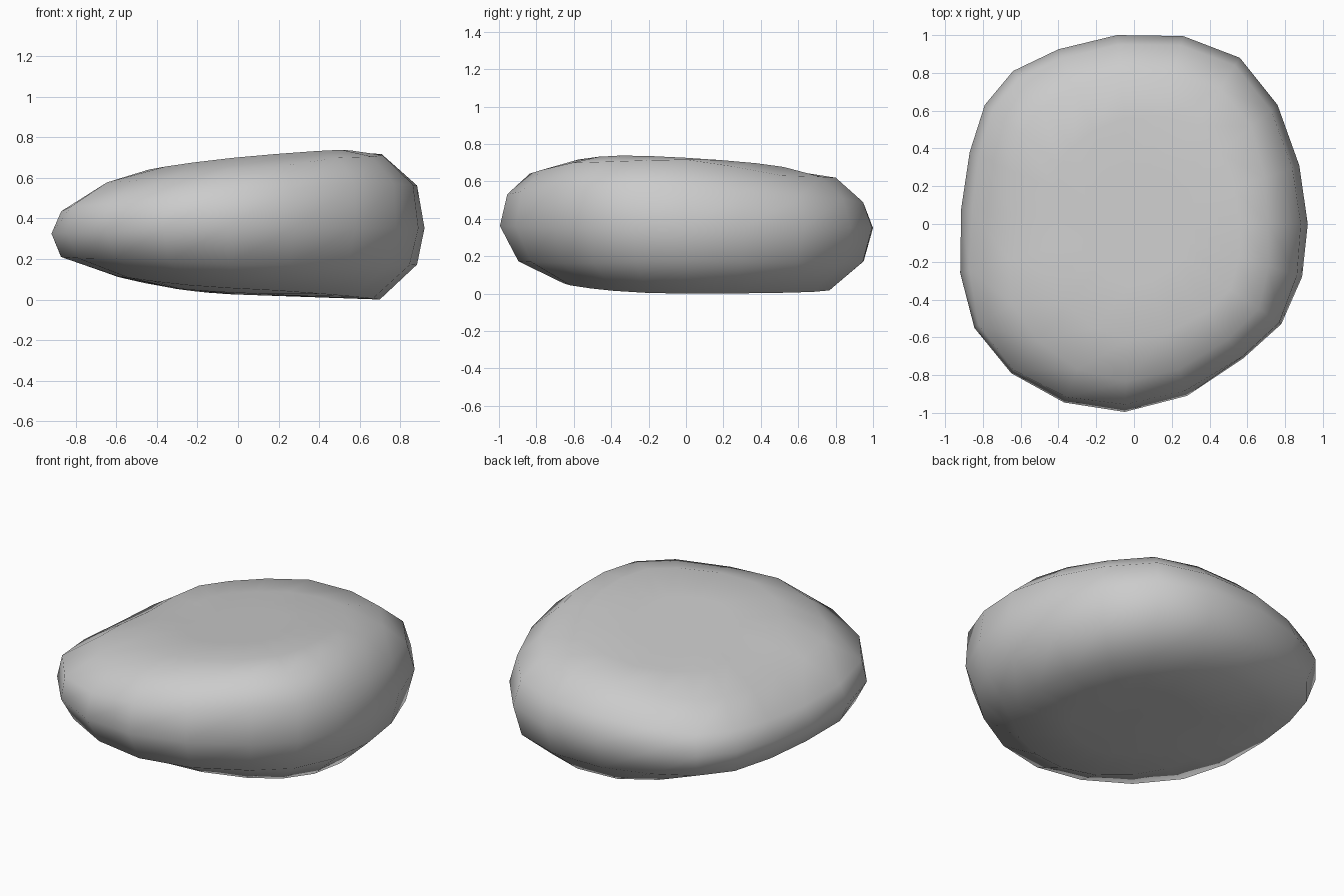
import bpy, bmesh
from math import atan2, pi

if "Cube" in bpy.data.objects:
    bpy.data.objects.remove(bpy.data.objects["Cube"])

# Widest outline of the stone seen from above
OUTLINE = [(.92, 0), (.875, .31), (.76, .63), (.56, .88), (.26, .995),
           (-.09, 1), (-.40, .925), (-.64, .81), (-.79, .63), (-.87, .38),
           (-.915, .08), (-.92, -.26), (-.845, -.55), (-.65, -.79), (-.37, -.945),
           (-.05, -.995), (.28, -.91), (.58, -.71), (.78, -.53), (.89, -.28)]


def underside(x, y):
    """Gently curved base that lifts towards the left and front."""
    return .022 - .035 * x + (.19 * x * x if x < 0 else 0) + (.07 * y * y if y < 0 else 0)


def plateau(x, y):
    """Flat top that tilts up towards the right and front."""
    return .668 + .10 * x - .05 * y


# Rings bottom to top: scale and height, in eight directions counterclockwise from the right
RINGS = [([.40, .40, .38, .36, .34, .34, .35, .38], underside),
         ([.76, .77, .77, .72, .64, .64, .66, .72], underside),
         ([.96, .95, .95, .95, .955, .93, .90, .93], [.17, .16, .17, .19, .21, .20, .17, .16]),
         ([1] * 8, [.35, .35, .35, .33, .32, .33, .36, .35]),
         ([.96, .955, .95, .95, .935, .98, .96, .99], [.56, .51, .48, .44, .42, .465, .53, .57]),
         ([.77, .82, .80, .76, .70, .78, .84, .86], [.715, .625, .615, .56, .55, .58, .64, .70]),
         ([.61, .60, .56, .50, .43, .54, .62, .66], plateau),
         ([.30, .30, .29, .26, .22, .28, .32, .33], plateau)]


def blend(values, x, y):
    """Mix the eight directional values smoothly around the outline."""
    t = (atan2(y, x) / (pi / 4)) % 8
    i = int(t) % 8
    f = t - int(t)
    f = f * f * (3 - 2 * f)
    return values[i] * (1 - f) + values[(i + 1) % 8] * f


# Stone body: loft the rings and close both ends with fans
bm = bmesh.new()
loops = []
for scales, height in RINGS:
    loop = []
    for x, y in OUTLINE:
        s = blend(scales, x, y)
        z = height(x * s, y * s) if callable(height) else blend(height, x, y)
        loop.append(bm.verts.new((x * s, y * s, z)))
    loops.append(loop)
bottom = bm.verts.new((0, 0, underside(0, 0)))
top = bm.verts.new((0, 0, plateau(0, 0)))
n = len(OUTLINE)
for i in range(n):
    j = (i + 1) % n
    for lo, hi in zip(loops, loops[1:]):
        bm.faces.new((lo[i], lo[j], hi[j], hi[i]))
    bm.faces.new((bottom, loops[0][j], loops[0][i]))
    bm.faces.new((top, loops[-1][i], loops[-1][j]))

# Rest on the ground
low = min(v.co.z for v in bm.verts)
bmesh.ops.translate(bm, verts=bm.verts, vec=(0, 0, -low))
bmesh.ops.recalc_face_normals(bm, faces=bm.faces)
for f in bm.faces:
    f.smooth = True

mesh = bpy.data.meshes.new("stone")
bm.to_mesh(mesh)
bm.free()
bpy.context.collection.objects.link(bpy.data.objects.new("stone", mesh))
